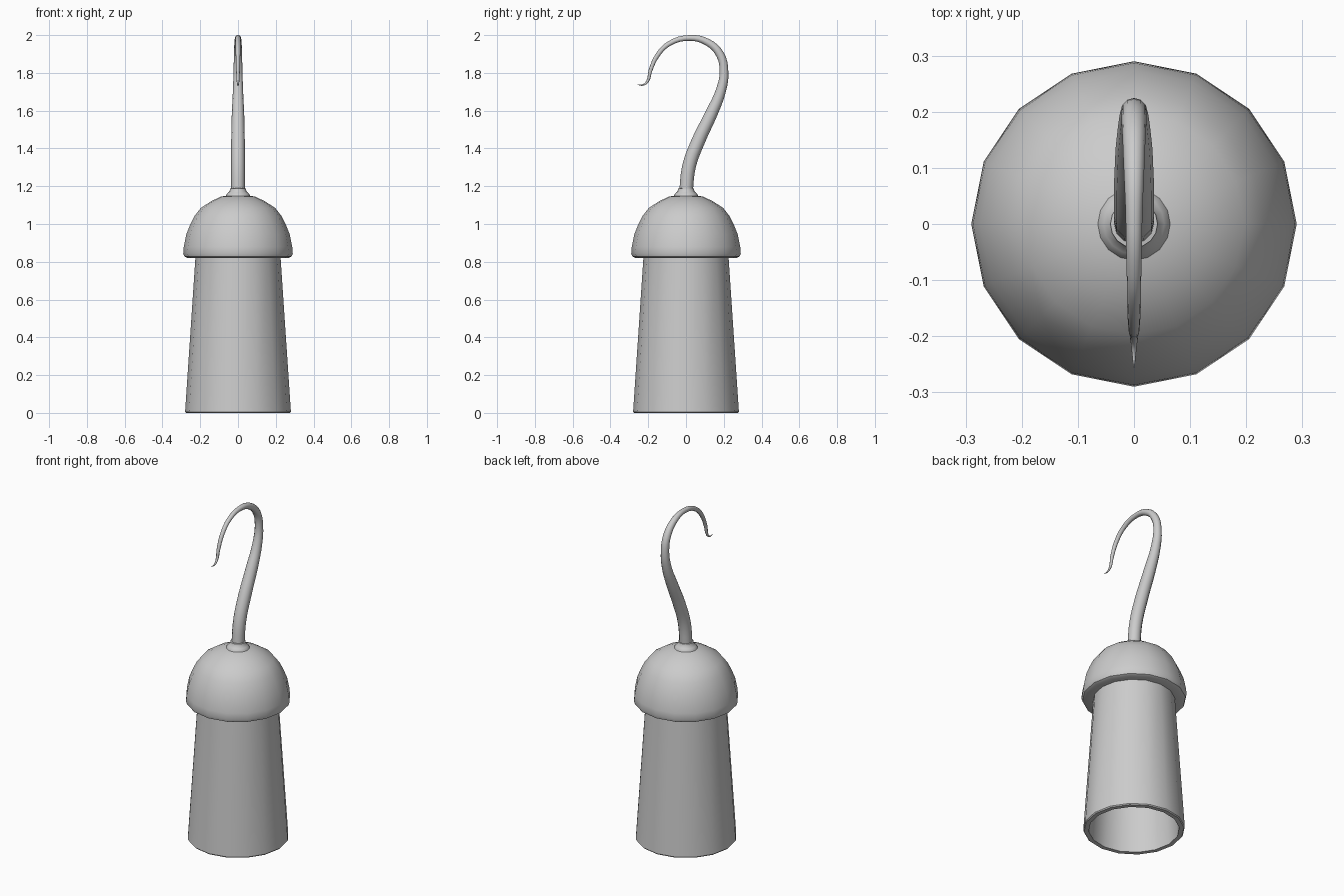
import bpy, math

if "Cube" in bpy.data.objects:
    bpy.data.objects.remove(bpy.data.objects["Cube"])

def lathe(name, profile, sides=16):
    """Revolve an (r, z) profile about the z axis."""
    verts, faces = [], []
    n = len(profile)
    for i in range(sides):
        a = 2 * math.pi * i / sides
        verts += [(r * math.cos(a), r * math.sin(a), z) for r, z in profile]
    for i in range(sides):
        j = (i + 1) % sides
        for k in range(n - 1):
            faces.append((i * n + k, j * n + k, j * n + k + 1, i * n + k + 1))
    me = bpy.data.meshes.new(name)
    me.from_pydata(verts, [], faces)
    ob = bpy.data.objects.new(name, me)
    bpy.context.collection.objects.link(ob)
    smooth(ob)
    return ob

def smooth(ob):
    bpy.ops.object.select_all(action='DESELECT')
    ob.select_set(True)
    bpy.context.view_layer.objects.active = ob
    bpy.ops.object.shade_smooth_by_angle(angle=math.radians(40))

# Tapered hollow sleeve, open at the bottom
lathe("sleeve", [(0.2, 0.83), (0.25, 0.0), (0.275, 0.0), (0.28, 0.006),
                 (0.225, 0.83)])

# Domed cap with a rolled lower lip
lathe("dome_cap", [(0.2, 0.825), (0.27, 0.821), (0.284, 0.828), (0.29, 0.845),
                   (0.287, 0.88), (0.274, 0.945), (0.254, 0.995), (0.232, 1.04),
                   (0.197, 1.085), (0.14, 1.122), (0.09, 1.145), (0.05, 1.152)])

# Small stepped collar around the hook base
lathe("collar", [(0.066, 1.143), (0.064, 1.152), (0.054, 1.165), (0.044, 1.174),
                 (0.042, 1.188), (0.03, 1.19)])

# Hook: tapered tube along an S-shaped path, (y, z, radius)
path = [(-0.001, 1.16, .036), (0.016, 1.305, .036), (0.064, 1.437, .036),
        (0.132, 1.58, .033), (0.185, 1.707, .027), (0.201, 1.808, .023),
        (0.18, 1.898, .022), (0.114, 1.962, .019), (0.019, 1.985, .015),
        (-0.087, 1.956, .013), (-0.151, 1.893, .012), (-0.188, 1.813, .010),
        (-0.204, 1.755, .007), (-0.228, 1.736, .004), (-0.257, 1.737, .001)]
cu = bpy.data.curves.new("hook", 'CURVE')
cu.dimensions = '3D'
cu.bevel_depth = 1.0
cu.bevel_resolution = 4
cu.resolution_u = 4
cu.use_fill_caps = True
sp = cu.splines.new('BEZIER')
sp.bezier_points.add(len(path) - 1)
for p, (y, z, r) in zip(sp.bezier_points, path):
    p.co = (0, y, z)
    p.radius = r
    p.handle_left_type = p.handle_right_type = 'AUTO'
hook = bpy.data.objects.new("hook", cu)
bpy.context.collection.objects.link(hook)
bpy.ops.object.select_all(action='DESELECT')
hook.select_set(True)
bpy.context.view_layer.objects.active = hook
bpy.ops.object.convert(target='MESH')
smooth(bpy.context.view_layer.objects.active)
